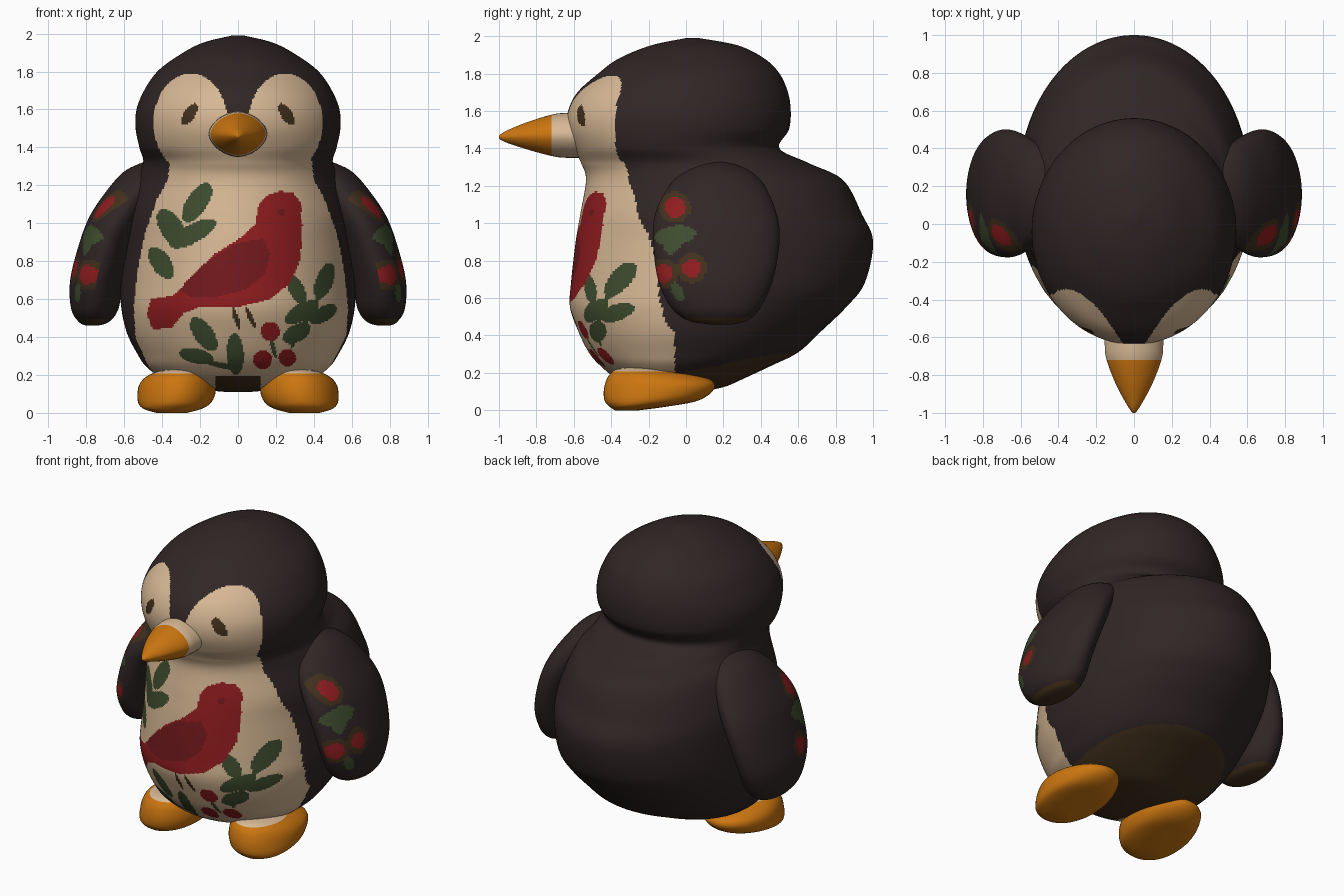
import bpy, bmesh, math

if "Cube" in bpy.data.objects:
    bpy.data.objects.remove(bpy.data.objects["Cube"])

# ---- materials -------------------------------------------------------------
COLOURS = {
    "charcoal": (0.030, 0.019, 0.019), "cream": (0.68, 0.48, 0.30),
    "orange": (0.60, 0.18, 0.005), "red": (0.28, 0.012, 0.014),
    "dark_red": (0.17, 0.010, 0.012), "green": (0.050, 0.075, 0.028),
    "brown": (0.055, 0.030, 0.012),
}
NAMES = list(COLOURS)
MATS = []
for n, c in COLOURS.items():
    m = bpy.data.materials.new(n)
    m.diffuse_color = (*c, 1)
    m.use_nodes = True
    m.node_tree.nodes["Principled BSDF"].inputs["Base Color"].default_value = m.diffuse_color
    MATS.append(m)


# ---- helpers ---------------------------------------------------------------
def smooth_rings(rings, step):
    """Catmull-Rom through the rings, rows about one step apart."""
    out = []
    for i in range(len(rings) - 1):
        a, b, c, d = (rings[max(0, min(len(rings) - 1, i + k))] for k in (-1, 0, 1, 2))
        gap = math.hypot(c[0] - b[0], max(abs(c[k] - b[k]) for k in (2, 3, 4)))
        rows = max(2, math.ceil(gap / step))
        for r in range(rows):
            t = r / rows
            out.append([0.5 * (2 * q + (s - p) * t + (2 * p - 5 * q + 4 * s - u) * t * t
                               + (3 * q - p - 3 * s + u) * t ** 3)
                        for p, q, s, u in zip(a, b, c, d)])
    return out + [list(rings[-1])]


def loft(name, rings, colour, sides=64, step=0.02, side=1, warp=0.0, power=2.0,
         place=lambda x, y, z: (x, y, z)):
    """Rings are (height, centre x, half width, front, back); colour(p, n) picks the paint."""
    bm = bmesh.new()
    loops = []
    for z, xc, w, f, b in smooth_rings(rings, step):
        row = []
        for j in range(sides):
            u = 2 * math.pi * j / sides
            u -= warp * math.sin(u)
            s, c = math.sin(u), math.cos(u)
            e = 2 / power
            s, c = math.copysign(abs(s) ** e, s), math.copysign(abs(c) ** e, c)
            row.append(bm.verts.new(place(side * (xc + w * s), (f + b) / 2 - (b - f) / 2 * c, z)))
        loops.append(row)
    for lo, hi in zip(loops, loops[1:]):
        for j in range(sides):
            k = (j + 1) % sides
            bm.faces.new((lo[j], lo[k], hi[k], hi[j]))
    bm.faces.new(loops[0][::-1])
    bm.faces.new(loops[-1])
    bmesh.ops.recalc_face_normals(bm, faces=bm.faces)
    for f in bm.faces:
        f.smooth = True
        f.material_index = NAMES.index(colour(f.calc_center_median(), f.normal))
    me = bpy.data.meshes.new(name)
    bm.to_mesh(me)
    bm.free()
    for m in MATS:
        me.materials.append(m)
    ob = bpy.data.objects.new(name, me)
    bpy.context.collection.objects.link(ob)
    return ob


def in_leaf(x, z, leaf):
    """Ellipse given by its two tips and half width."""
    x1, z1, x2, z2, hw = leaf
    dx, dz = x2 - x1, z2 - z1
    ln = math.hypot(dx, dz)
    px, pz = x - (x1 + x2) / 2, z - (z1 + z2) / 2
    along, across = (px * dx + pz * dz) / ln, (pz * dx - px * dz) / ln
    return (along / (ln / 2)) ** 2 + (across / hw) ** 2 < 1


def in_disc(x, z, disc):
    return math.hypot(x - disc[0], z - disc[1]) < disc[2]


def in_poly(x, z, pts):
    inside = False
    for (x1, z1), (x2, z2) in zip(pts, pts[1:] + pts[:1]):
        if (z1 > z) != (z2 > z) and x < x1 + (z - z1) * (x2 - x1) / (z2 - z1):
            inside = not inside
    return inside


def lookup(z, table):
    for (z1, w1), (z2, w2) in zip(table, table[1:]):
        if z1 <= z <= z2:
            return w1 + (w2 - w1) * (z - z1) / (z2 - z1)
    return 0


# ---- painted front, in hundredths of a unit (x, z) --------------------------
BIRD = [(22, 117), (29, 116), (33, 111), (34, 99), (33, 81), (27, 68), (17, 60), (1, 56),
        (-20, 56), (-28, 53), (-35, 45), (-45, 44), (-48, 52), (-46, 60), (-34, 62),
        (-25, 70), (-12, 84), (1, 92), (9, 99), (11, 110), (16, 115)]
BIRD_WING = [(-31, 65), (-20, 77), (-2, 89), (13, 92), (17, 84), (14, 73), (4, 65),
             (-12, 61), (-25, 61)]
LEAVES = [(-28, 101, -15, 121, 5.5), (-41, 107, -29, 88, 6), (-12, 101, -36, 88, 5),
          (-46, 87, -35, 71, 5), (-24, 50, -12, 33, 5), (-31, 32, -13, 28, 4),
          (-2, 42, -1, 20, 4.5), (-18, 27, 1, 23, 1.5), (49, 79, 42, 60, 4.5),
          (27, 73, 35, 57, 4), (25, 48, 42, 58, 4.5), (52, 56, 38, 48, 4),
          (24, 38, 38, 46, 4.5), (28, 34, 45, 66, 1.5), (17, 40, 20, 29, 1.2)]
BERRIES = [(17, 43, 5), (13, 28, 5), (26, 29, 4.5)]
BROWN_MARKS = [(-29, 152, -22, 163, 3), (22, 163, 29, 152, 3),      # eyes
               (-3, 56, 1, 44, 1.3), (4, 56, 9, 45, 1.3)]           # bird legs
BELLY = [(0.1, 0.38), (0.25, 0.49), (0.4, 0.555), (0.55, 0.565), (0.75, 0.545),
         (0.95, 0.505), (1.13, 0.44), (1.23, 0.385), (1.36, 0.37)]


def body_paint(p, n):
    x, z = p.x * 100, p.z * 100
    if n.z < -0.8 and (p.y > -0.1 or (abs(p.x) < 0.12 and p.z < 0.2)):
        return "brown"
    belly = p.y < -0.06 and abs(p.x - 0.015) < lookup(p.z, BELLY)
    face = p.y < -0.15 and (((abs(p.x) - 0.25) / 0.195) ** 2 + ((p.z - 1.53) / 0.26) ** 2 < 1
                            or (abs(p.x) < 0.2 and 1.2 < p.z < 1.58))
    if not (belly or face):
        return "charcoal"
    if any(in_leaf(x, z, m) for m in BROWN_MARKS):
        return "brown"
    if any(in_disc(x, z, b) for b in BERRIES):
        return "red"
    if in_poly(x, z, BIRD_WING) or in_disc(x, z, (23, 106, 2)):
        return "dark_red"
    if in_poly(x, z, BIRD):
        return "red"
    if any(in_leaf(x, z, m) for m in LEAVES):
        return "green"
    return "cream"


# ---- body and head ----------------------------------------------------------
BODY = [(0.11, 0, 0.06, 0.0, 0.14), (0.13, 0, 0.25, -0.25, 0.22), (0.17, 0, 0.38, -0.37, 0.31),
        (0.24, 0, 0.48, -0.46, 0.46), (0.31, 0, 0.53, -0.52, 0.60), (0.42, 0, 0.585, -0.575, 0.72),
        (0.55, 0, 0.615, -0.62, 0.855), (0.68, 0, 0.62, -0.615, 0.955), (0.90, 0, 0.61, -0.59, 1.0),
        (1.05, 0, 0.60, -0.565, 0.94), (1.23, 0, 0.54, -0.535, 0.84), (1.32, 0, 0.50, -0.56, 0.66),
        (1.40, 0, 0.52, -0.60, 0.50), (1.50, 0, 0.54, -0.635, 0.55), (1.60, 0, 0.535, -0.63, 0.56),
        (1.70, 0, 0.495, -0.58, 0.545), (1.80, 0, 0.425, -0.47, 0.50), (1.88, 0, 0.32, -0.36, 0.42),
        (1.95, 0, 0.19, -0.19, 0.28), (1.99, 0, 0.03, 0.0, 0.07)]
loft("body_and_head", BODY, body_paint, sides=260, step=0.0105, warp=0.35)

# ---- beak (lofted forwards, cream at the root) ------------------------------
BEAK = [(0.50, 0, 0.155, 1.35, 1.59), (0.64, 0, 0.155, 1.35, 1.59), (0.72, 0, 0.145, 1.36, 1.58),
        (0.85, 0, 0.095, 1.395, 1.54), (0.97, 0, 0.03, 1.435, 1.49), (1.0, 0, 0.006, 1.455, 1.467)]
loft("beak", BEAK, lambda p, n: "orange" if p.y < -0.715 else "cream", sides=32,
     power=1.75, place=lambda x, y, z: (x, -z, y))

# ---- wings with painted flowers (y, z in hundredths) ------------------------
WING = [(0.46, 0.77, 0.03, 0.12, 0.25), (0.48, 0.76, 0.08, 0.01, 0.33), (0.55, 0.755, 0.125, -0.08, 0.40),
        (0.70, 0.745, 0.14, -0.15, 0.465), (0.90, 0.69, 0.145, -0.175, 0.50),
        (1.05, 0.625, 0.15, -0.165, 0.485), (1.20, 0.53, 0.14, -0.09, 0.42),
        (1.28, 0.47, 0.12, 0.0, 0.34), (1.33, 0.43, 0.05, 0.1, 0.23)]
FLOWERS = [(-6, 108.5, 5.5), (3, 76, 5), (-12, 73, 5)]
WING_LEAVES = [(-17, 92, 5, 95, 5), (-10, 84, -2, 99, 5), (-7, 68, -2, 59, 3)]


def wing_paint(p, n):
    y, z = p.y * 100, p.z * 100
    if p.z < 0.495:
        return "brown"
    if n.x * p.x < -0.02:                       # inner side stays plain
        return "charcoal"
    if any(in_disc(y, z, f) for f in FLOWERS):
        return "red"
    if any(in_leaf(y, z, m) for m in WING_LEAVES):
        return "green"
    if any(in_disc(y, z, (a, b, r + 3)) for a, b, r in FLOWERS):
        return "brown"
    return "charcoal"


# ---- feet -------------------------------------------------------------------
FOOT = [(0.0, 0.35, 0.08, -0.38, -0.25), (0.02, 0.345, 0.15, -0.41, -0.10), (0.05, 0.335, 0.19, -0.435, 0.06),
        (0.10, 0.325, 0.205, -0.44, 0.14), (0.15, 0.32, 0.20, -0.43, 0.15), (0.19, 0.315, 0.17, -0.41, 0.06),
        (0.22, 0.31, 0.11, -0.37, -0.08), (0.23, 0.31, 0.04, -0.30, -0.15)]

for side, label in ((-1, "left"), (1, "right")):
    loft(label + "_wing", WING, wing_paint, sides=110, step=0.0125, side=side)
    loft(label + "_foot", FOOT, lambda p, n: "cream" if p.z > 0.207 else "orange", sides=48, side=side)
